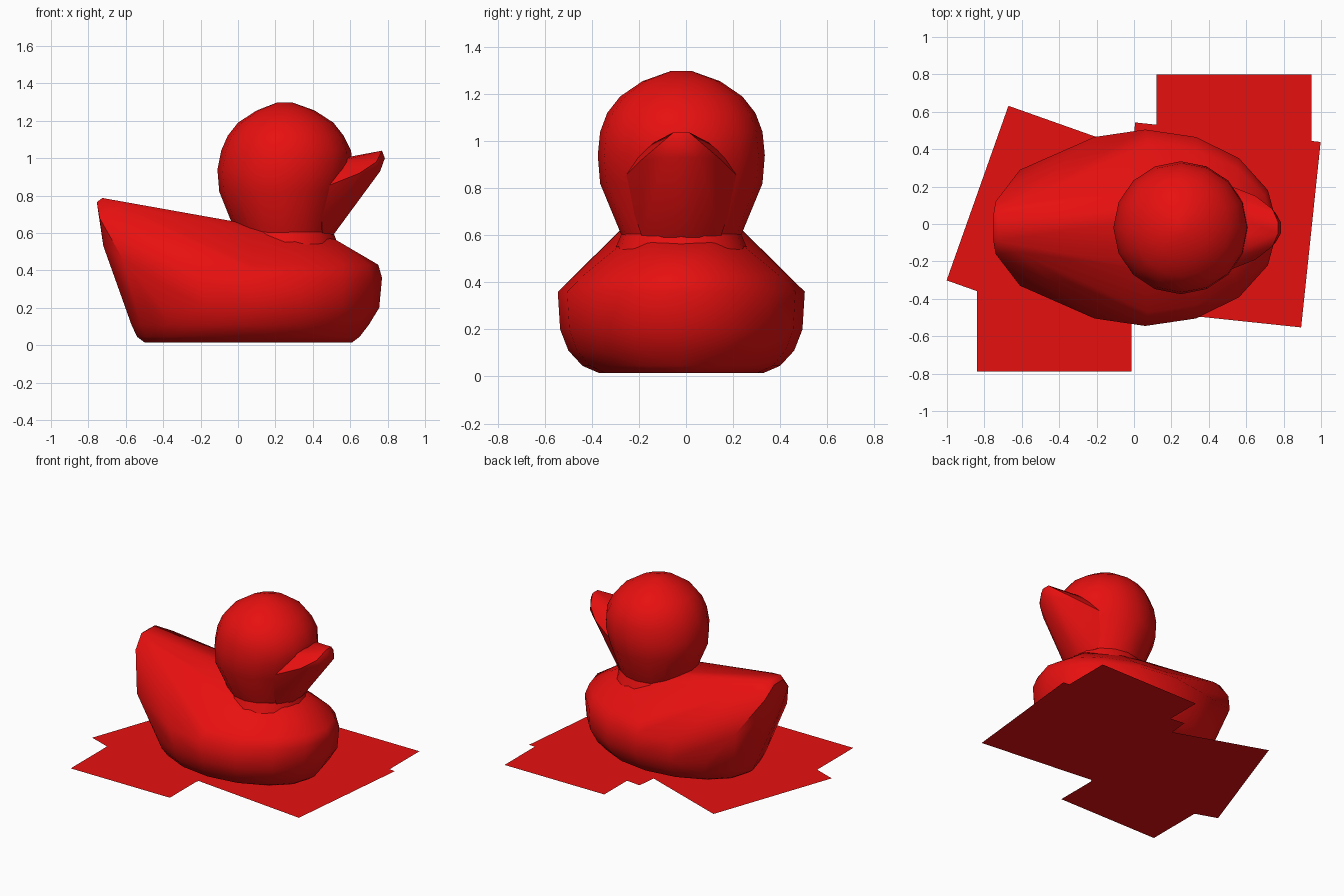
import bpy, bmesh, math
from mathutils import Vector

if "Cube" in bpy.data.objects:
    bpy.data.objects.remove(bpy.data.objects["Cube"])

CY = -0.02  # the duck sits slightly off the middle in y

red = bpy.data.materials.new("red")
red.diffuse_color = (0.8, 0.005, 0.005, 1)
red.use_nodes = True
red.node_tree.nodes["Principled BSDF"].inputs["Base Color"].default_value = red.diffuse_color


def finish(name, bm, angle=45):
    bmesh.ops.recalc_face_normals(bm, faces=bm.faces[:])
    me = bpy.data.meshes.new(name)
    bm.to_mesh(me)
    bm.free()
    me.materials.append(red)
    ob = bpy.data.objects.new(name, me)
    bpy.context.collection.objects.link(ob)
    bpy.ops.object.select_all(action='DESELECT')
    ob.select_set(True)
    bpy.context.view_layer.objects.active = ob
    bpy.ops.object.shade_smooth_by_angle(angle=math.radians(angle))
    return ob


def ring(x0, x1, half_y, z, n=16):
    """Horizontal ellipse from x0 to x1."""
    c, r = (x0 + x1) / 2, (x1 - x0) / 2
    return [(c + r * math.cos(2 * math.pi * i / n),
             half_y * math.sin(2 * math.pi * i / n), z) for i in range(n)]


def mirrored(points):
    return [(x, s * y, z) for x, y, z in points for s in (1, -1)]


def hull(name, points):
    """Faceted convex shape around the points."""
    bm = bmesh.new()
    for x, y, z in points:
        bm.verts.new((x, y + CY, z))
    bmesh.ops.remove_doubles(bm, verts=bm.verts[:], dist=0.002)
    bmesh.ops.convex_hull(bm, input=bm.verts[:])
    bmesh.ops.delete(bm, geom=[v for v in bm.verts if not v.link_faces], context='VERTS')
    return finish(name, bm)


# Body: stacked rings, raised tail and sloping shoulders
body = ring(-0.50, 0.61, 0.35, 0.015) + ring(-0.54, 0.65, 0.42, 0.045)
body += ring(-0.57, 0.70, 0.48, 0.11) + ring(-0.60, 0.755, 0.515, 0.20)
body += ring(-0.65, 0.77, 0.525, 0.36) + ring(-0.60, 0.75, 0.45, 0.43)
body += mirrored([(-0.61, 0.31, 0.45), (-0.72, 0.08, 0.53), (-0.74, 0.14, 0.68),
                  (-0.755, 0.05, 0.765), (-0.725, 0.07, 0.787), (-0.62, 0.13, 0.75),
                  (0.05, 0.22, 0.62), (0.30, 0.24, 0.575), (0.52, 0.12, 0.565)])
hull("body", body)

# Head: rounded ball tapering to the neck
head = ring(0.0, 0.50, 0.25, 0.59)
for z, x0, x1, hy in [(0.67, -0.04, 0.51, 0.275), (0.82, -0.10, 0.57, 0.345),
                      (0.94, -0.11, 0.61, 0.355), (1.04, -0.09, 0.605, 0.345),
                      (1.12, -0.055, 0.565, 0.315), (1.19, 0.0, 0.51, 0.26),
                      (1.255, 0.10, 0.41, 0.165), (1.298, 0.21, 0.29, 0.045)]:
    head += ring(x0, x1, hy, z)
hull("head", head)

# Beak with the wedge running down to the throat
hull("beak", mirrored([(0.77, 0.03, 1.04), (0.785, 0.03, 1.0), (0.76, 0.075, 0.93),
                       (0.74, 0.10, 0.98), (0.65, 0.17, 0.92), (0.61, 0.04, 1.01),
                       (0.45, 0.25, 0.84), (0.51, 0.06, 0.59), (0.45, 0.17, 0.60),
                       (0.40, 0.20, 0.95)]))

# Neck collar blending into the shoulders
hull("neck", ring(-0.01, 0.51, 0.255, 0.605) + ring(-0.03, 0.54, 0.29, 0.52))

# Overlapping flat square sheets beneath
for i, (cx, cy, size, deg) in enumerate([(-0.427, -0.377, 0.825, 0), (0.535, 0.385, 0.83, 0),
                                         (-0.37, 0.0, 0.99, -19.5), (0.45, -0.005, 0.997, -6)]):
    bm = bmesh.new()
    a = math.radians(deg)
    h = size / 2
    vs = []
    for u, v in [(-h, -h), (h, -h), (h, h), (-h, h)]:
        vs.append(bm.verts.new((cx + u * math.cos(a) - v * math.sin(a),
                                cy + u * math.sin(a) + v * math.cos(a), i * 0.0005)))
    bm.faces.new(vs)
    finish(f"base_sheet_{i + 1}", bm)
    ob = bpy.context.view_layer.objects.active
    if ob.data.polygons[0].normal.z < 0:
        ob.data.flip_normals()
